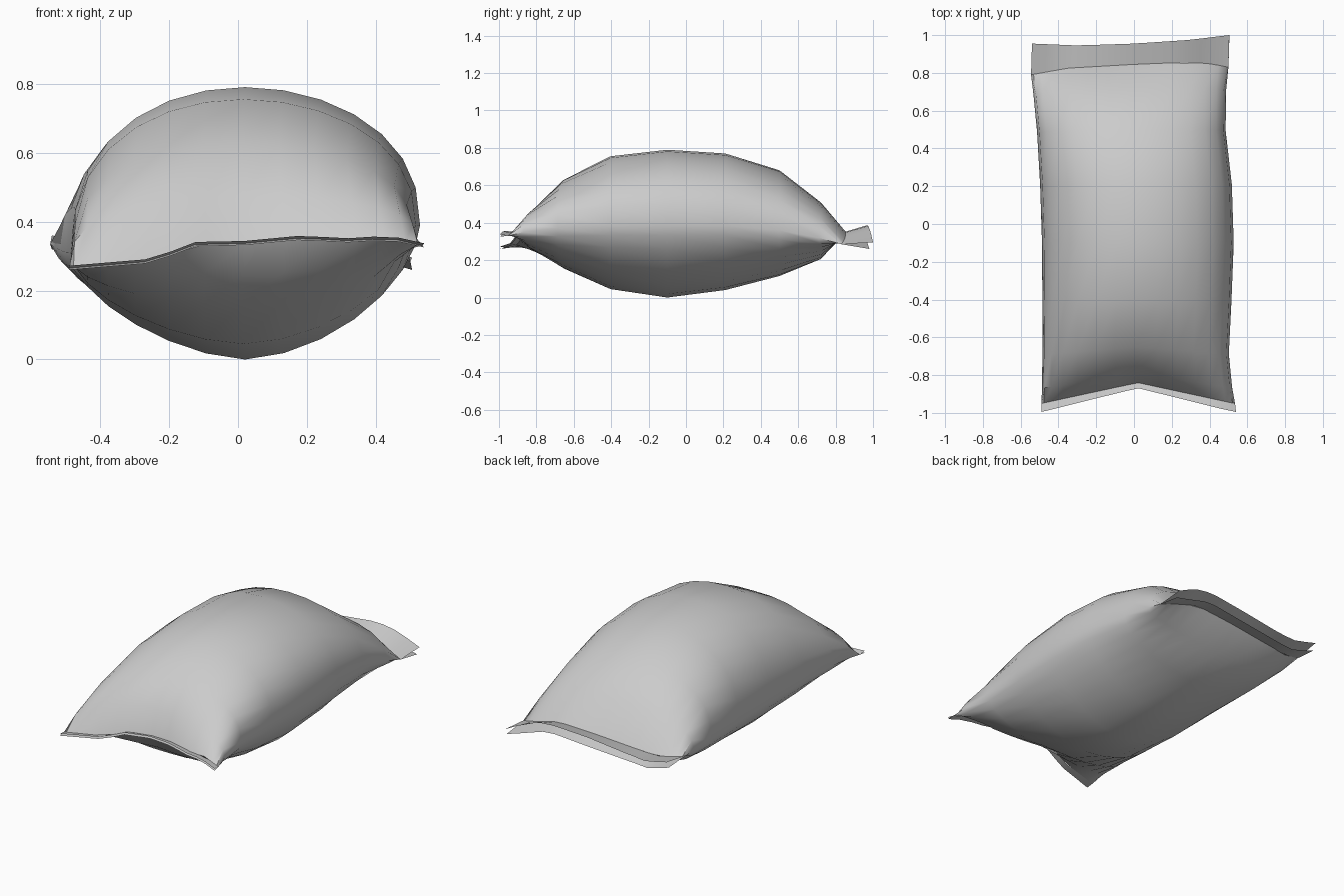
import bpy, bmesh, math

if "Cube" in bpy.data.objects:
    bpy.data.objects.remove(bpy.data.objects["Cube"])

N = 14  # segments across the upper or lower sheet


def interp(pts, x):
    if x <= pts[0][0]:
        return pts[0][1]
    for (x0, a), (x1, b) in zip(pts, pts[1:]):
        if x <= x1:
            return a + (b - a) * (x - x0) / (x1 - x0)
    return pts[-1][1]


def make(name, rows, closed=False):
    """Skin a list of point rows into one smooth mesh."""
    bm = bmesh.new()
    vs = [[bm.verts.new(p) for p in r] for r in rows]
    n = len(rows[0])
    for a, b in zip(vs, vs[1:]):
        for j in range(n if closed else n - 1):
            k = (j + 1) % n
            bm.faces.new((a[j], a[k], b[k], b[j]))
    bmesh.ops.remove_doubles(bm, verts=bm.verts, dist=0.0005)
    bmesh.ops.recalc_face_normals(bm, faces=bm.faces)
    me = bpy.data.meshes.new(name)
    bm.to_mesh(me)
    bm.free()
    ob = bpy.data.objects.new(name, me)
    bpy.context.collection.objects.link(ob)
    bpy.ops.object.select_all(action='DESELECT')
    ob.select_set(True)
    bpy.context.view_layer.objects.active = ob
    bpy.ops.object.shade_smooth_by_angle(angle=math.radians(45))
    return ob


# Seam curves across the width: height and y offset
front_z = [(-.49, .265), (-.25, .285), (-.12, .335), (0, .335), (.18, .352), (.35, .343), (.43, .355), (.535, .33)]
back_z = [(-.545, .335), (-.42, .305), (-.27, .315), (0, .34), (.25, .355), (.5, .285)]
back_y = [(-.545, .79), (-.35, .825), (0, .845), (.25, .855), (.4, .85), (.5, .83)]


def front_dy(x):
    return .11 * (1 - min(1, abs(x - .02) / .51))


# Stations: y, left x, right x, top z, bottom z, front pull, back pull
stations = [
    (-.95, -.49, .535, None, None, 1, 0),
    (-.87, -.487, .52, .475, .25, .72, 0),
    (-.69, -.485, .502, .63, .155, .35, 0),
    (-.41, -.485, .516, .755, .045, .06, 0),
    (-.10, -.487, .528, .79, .0, 0, 0),
    (.21, -.497, .518, .77, .04, 0, .05),
    (.50, -.513, .485, .68, .115, 0, .3),
    (.72, -.532, .488, .51, .205, 0, .7),
    (.845, -.545, .50, None, None, 0, 1),
]

# Filled body
rows = []
for y, xl, xr, zt, zb, kf, kb in stations:
    ring = []
    top_pow = .86 - .14 * (kf + kb)
    low_pow = 1.65 + .8 * (kf + kb)
    for j in range(2 * N):
        t = math.pi - math.pi * j / N
        c, s = math.cos(t), math.sin(t)
        x = (xl + xr) / 2 + (xr - xl) / 2 * c
        mid = .35 + .04 * c
        z = mid + kf * (interp(front_z, x) - mid) + kb * (interp(back_z, x) - mid)
        if zt is not None:
            if s >= 0:
                z += (zt - z) * max(s, 0) ** top_pow
            else:
                z += (zb - z) * max(0, 1 - abs(c) ** low_pow) ** (1 / low_pow)
        yy = y + kf * front_dy(x) + kb * (interp(back_y, x) - .845)
        ring.append((x, yy, z))
    rows.append(ring)
make("bag_body", rows, closed=True)


def strip(xl, xr, fn):
    return [fn(xl + (xr - xl) * i / N) for i in range(N + 1)]


# Narrow double lip at the front end
for name, dz in (("front_lip_upper", .007), ("front_lip_lower", -.005)):
    make(name, [
        strip(-.49, .535, lambda x: (x, -.95 + front_dy(x), interp(front_z, x))),
        strip(-.49, .54, lambda x: (x, -.995 + 1.15 * front_dy(x), interp(front_z, x) + dz)),
    ])

# Two loose flaps at the back end
flaps = {
    "back_flap_upper": ([(-.54, .36), (-.4, .325), (-.27, .335), (0, .37), (.25, .39), (.38, .36), (.5, .295)],
                        [(-.54, .955), (-.3, .945), (0, .955), (.3, .975), (.5, 1.0)]),
    "back_flap_lower": ([(-.54, .32), (-.4, .275), (-.27, .285), (0, .31), (.25, .335), (.5, .26)],
                        [(-.54, .935), (-.35, .925), (0, .945), (.3, .96), (.5, .98)]),
}
for name, (tip_z, tip_y) in flaps.items():
    make(name, [
        strip(-.545, .50, lambda x: (x, interp(back_y, x), interp(back_z, x))),
        strip(-.54, .505, lambda x: (x, interp(tip_y, x), interp(tip_z, x))),
    ])
